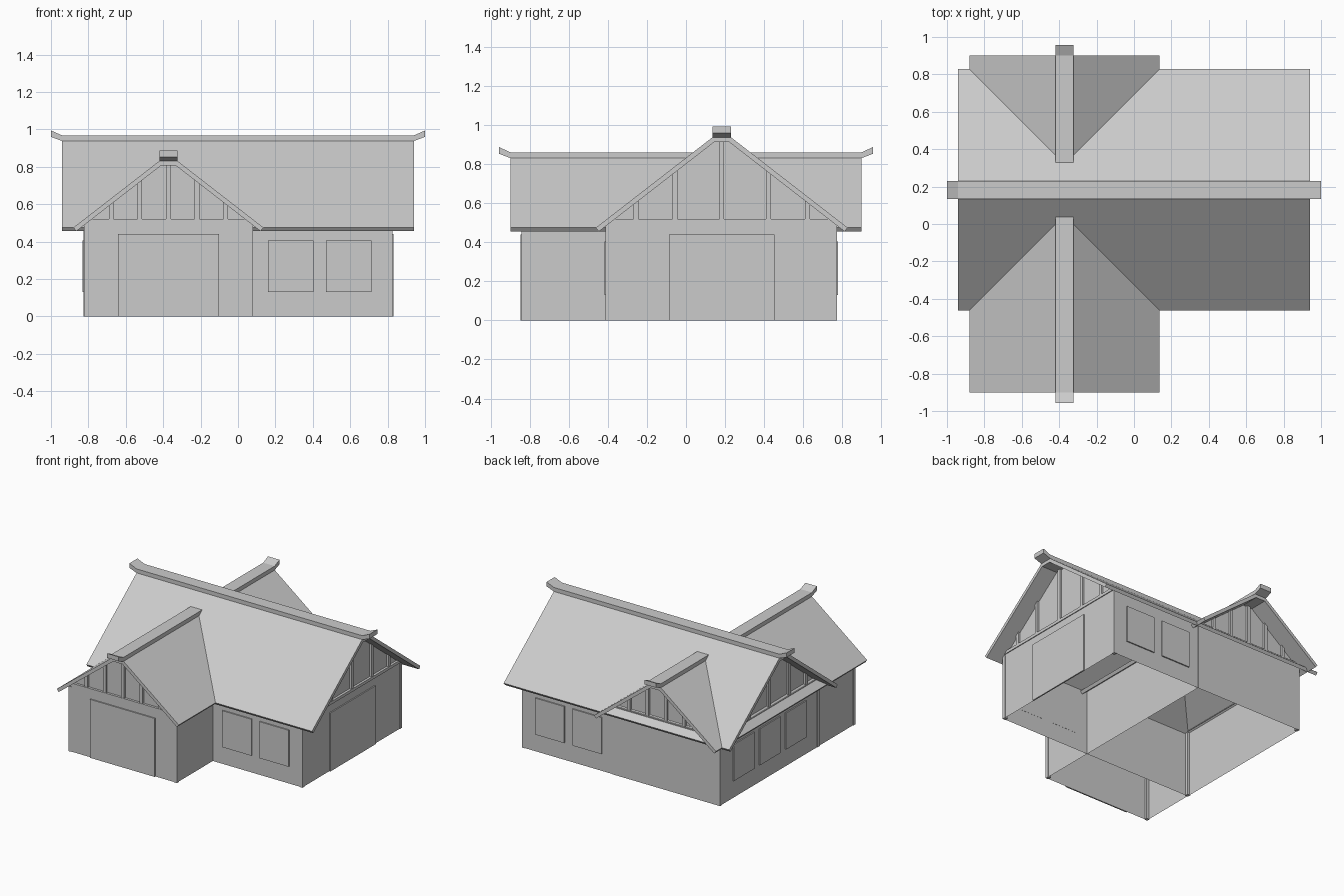
import bpy, bmesh, math
from mathutils import Matrix, Vector

old = bpy.data.objects.get("Cube")
if old:
    bpy.data.objects.remove(old, do_unlink=True)

grey = bpy.data.materials.new("plain grey")
grey.use_nodes = True
tone = (0.6, 0.6, 0.6, 1)
grey.diffuse_color = tone
grey.node_tree.nodes["Principled BSDF"].inputs["Base Color"].default_value = tone

# Shared sizes
SLOPE = 0.775        # roof rise over run
EAVE = 0.475         # upper edge of the eaves
THICK = 0.025        # roof thickness
CAP = 0.048          # half width of the ridge beams
WALL = 0.5           # wall height
SILL = 0.52          # top of the gable beam
POST = 0.025
MAIN_Y, WING_X = 0.183, -0.372
MAIN_HALF, WING_HALF = 0.645, 0.508   # half spans of the roofs


def frame(x, y, angle):
    """Local frame: u runs across, -y points outward, z is up."""
    return Matrix.Translation((x, y, 0)) @ Matrix.Rotation(math.radians(angle), 4, 'Z')


def slab(name, outline, v0, v1, place, caps=True):
    """Extrude an outline in the u-z plane from depth v0 to v1."""
    bm = bmesh.new()
    a = [bm.verts.new(place @ Vector((u, v0, z))) for u, z in outline]
    b = [bm.verts.new(place @ Vector((u, v1, z))) for u, z in outline]
    n = len(a)
    for i in range(n):
        j = (i + 1) % n
        bm.faces.new((a[i], a[j], b[j], b[i]))
    if caps:
        bm.faces.new(a[::-1])
        bm.faces.new(b)
    bmesh.ops.recalc_face_normals(bm, faces=bm.faces)
    mesh = bpy.data.meshes.new(name)
    bm.to_mesh(mesh)
    bm.free()
    mesh.materials.append(grey)
    obj = bpy.data.objects.new(name, mesh)
    bpy.context.collection.objects.link(obj)
    return obj


def rect(u0, u1, z0, z1):
    return [(u0, z0), (u1, z0), (u1, z1), (u0, z1)]


def walls(name, x0, x1, y0, y1):
    """Four walls, open at the top and bottom."""
    bm = bmesh.new()
    ring = [(x0, y0), (x1, y0), (x1, y1), (x0, y1)]
    low = [bm.verts.new((x, y, 0)) for x, y in ring]
    top = [bm.verts.new((x, y, WALL)) for x, y in ring]
    for i in range(4):
        j = (i + 1) % 4
        bm.faces.new((low[i], low[j], top[j], top[i]))
    mesh = bpy.data.meshes.new(name)
    bm.to_mesh(mesh)
    bm.free()
    mesh.materials.append(grey)
    bpy.context.collection.objects.link(bpy.data.objects.new(name, mesh))


def underside(u, half):
    """Height of the roof underside at offset u from the ridge."""
    drop = THICK * math.hypot(1, SLOPE)
    return EAVE + SLOPE * (half - max(abs(u), CAP * 0.8)) - drop


def roof(name, half, length, place):
    top = EAVE + SLOPE * (half - CAP)
    norm = math.hypot(1, SLOPE)
    dx, dz = THICK * SLOPE / norm, THICK / norm
    inner = CAP * 0.8
    right = [(CAP, top), (half, EAVE), (half - dx, EAVE - dz), (inner, underside(inner, half))]
    left = [(-u, z) for u, z in reversed(right)]
    slab(name, right + left, -length, length, place)


def ridge(name, half, straight, tip, place):
    """Ridge beam with upturned ends."""
    z = EAVE + SLOPE * (half - CAP)
    right = [(straight, z), (tip, z + 0.022), (tip, z + 0.056), (straight, z + 0.03)]
    left = [(-u, h) for u, h in reversed(right)]
    slab(name, right + left, -CAP, CAP, place)


def gable(name, half, studs, place):
    """Recessed triangular panel with a beam and upright studs."""
    edge = half - (SILL - EAVE) / SLOPE - 0.02
    panel = [(-edge, WALL), (edge, WALL)]
    panel += [(u, underside(u, half) + 0.01) for u in (edge, CAP, -CAP, -edge)]
    slab(name + "_gable_panel", panel, 0.012, 0.016, place)
    slab(name + "_gable_beam", rect(-edge - 0.015, edge + 0.015, WALL - 0.002, SILL), -0.006, 0.016, place)
    for i, c in enumerate(studs):
        a, b = c - POST / 2, c + POST / 2
        outline = [(a, SILL), (b, SILL), (b, underside(b, half) + 0.008), (a, underside(a, half) + 0.008)]
        slab(f"{name}_gable_stud_{i + 1}", outline, -0.003, 0.016, place)


def plate(name, u0, u1, z0, z1, place):
    slab(name, rect(u0, u1, z0, z1), -0.009, 0.001, place)


# Wall shells of the house and the crossing wing
X, Y0, Y1 = 0.822, -0.408, 0.77
WX0, WX1, WY0, WY1 = -0.82, 0.076, -0.838, 0.774
walls("main_walls", -X, X, Y0, Y1)
walls("wing_walls", WX0, WX1, WY0, WY1)

# Frames standing on each outer wall
front = frame(WING_X, WY0, 0)
back = frame(WING_X, WY1, 180)
right = frame(X, MAIN_Y, 90)
left = frame(-X, MAIN_Y, -90)
main_front = frame(0, Y0, 0)
main_back = frame(0, Y1, 180)

# Roofs and ridge beams
across = frame(0, MAIN_Y, 90)
along = frame(WING_X, 0, 0)
roof("main_roof", MAIN_HALF, 0.94, across)
roof("wing_roof", WING_HALF, 0.9, along)
ridge("main_ridge_beam", MAIN_HALF, 0.94, 1.0, frame(0, MAIN_Y, 0))
ridge("wing_ridge_beam", WING_HALF, 0.9, 0.957, frame(WING_X, 0, 90))

# Gables at all four ends
wing_studs = [i * 0.153 for i in range(-2, 3)]
main_studs = [-0.44, -0.24, 0, 0.24, 0.44]
gable("front", WING_HALF, wing_studs, front)
gable("back", WING_HALF, wing_studs, back)
gable("right", MAIN_HALF, main_studs, right)
gable("left", MAIN_HALF, main_studs, left)

# Corner posts, slightly proud of the walls
corners = [(X, Y0), (X, Y1), (-X, Y1), (-X, Y0), (WX0, WY0), (WX1, WY0)]
for i, (x, y) in enumerate(corners):
    mid_x = 0 if i < 4 else WING_X
    sx = 1 if x > mid_x else -1
    sy = 1 if y > 0 else -1
    place = frame(x - sx * 0.008, y - sy * 0.008, 0)
    slab(f"corner_post_{i + 1}", rect(-POST / 2, POST / 2, 0, WALL - 0.01), -POST / 2, POST / 2, place)

# Large doors
plate("front_door", -0.27, 0.27, 0, 0.44, front)
plate("right_door", -0.27, 0.27, 0, 0.44, right)

# Windows
W, LOW, HIGH = 0.243, 0.13, 0.405
for i, c in enumerate((0.281, 0.592)):
    plate(f"front_window_{i + 1}", c - W / 2, c + W / 2, LOW, HIGH, main_front)
    plate(f"back_window_{i + 1}", -c - W / 2, -c + W / 2, LOW, HIGH, main_back)
for i in range(3):
    c = (i - 1) * 0.311
    plate(f"left_window_{i + 1}", c - W / 2, c + W / 2, LOW, HIGH, left)
